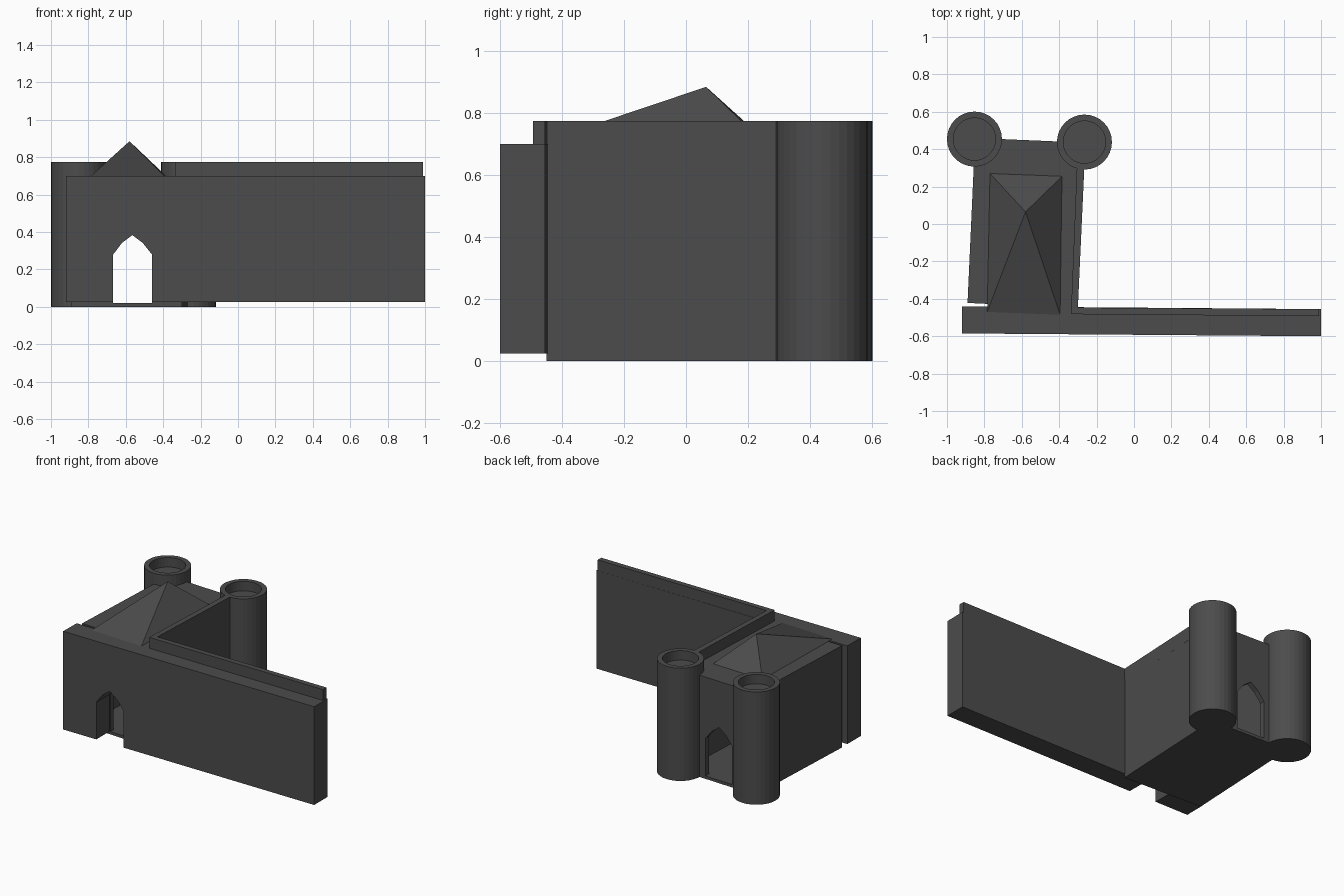
import bpy, bmesh
from mathutils import Vector

if "Cube" in bpy.data.objects:
    bpy.data.objects.remove(bpy.data.objects["Cube"])

stone = bpy.data.materials.new("dark_stone")
stone.diffuse_color = (0.072, 0.072, 0.072, 1)
stone.use_nodes = True
stone.node_tree.nodes["Principled BSDF"].inputs["Base Color"].default_value = stone.diffuse_color


def prism(name, pts, offset):
    """Closed prism: a polygon of 3D points swept along an offset."""
    bm = bmesh.new()
    off = Vector(offset)
    a = [bm.verts.new(p) for p in pts]
    b = [bm.verts.new(Vector(p) + off) for p in pts]
    bm.faces.new(a)
    bm.faces.new(b[::-1])
    n = len(pts)
    for i in range(n):
        bm.faces.new((a[i], b[i], b[(i + 1) % n], a[(i + 1) % n]))
    return finish(name, bm)


def slab(name, plan, z0, z1):
    return prism(name, [(x, y, z0) for x, y in plan], (0, 0, z1 - z0))


def finish(name, bm):
    bmesh.ops.recalc_face_normals(bm, faces=bm.faces)
    me = bpy.data.meshes.new(name)
    bm.to_mesh(me)
    bm.free()
    me.materials.append(stone)
    ob = bpy.data.objects.new(name, me)
    bpy.context.collection.objects.link(ob)
    return ob


def cut(ob, cutter):
    cutter.hide_render = True
    cutter.hide_set(True)
    m = ob.modifiers.new(cutter.name, "BOOLEAN")
    m.operation = "DIFFERENCE"
    m.solver = "EXACT"
    m.object = cutter


ROOF, TOP = 0.70, 0.775

# front wall and gatehouse, both slightly askew
wall = slab("front_wall", [(-0.92, -0.585), (0.999, -0.60), (1.0, -0.455), (-0.919, -0.44)], 0.025, ROOF)
house = slab("gatehouse", [(-0.89, -0.422), (-0.30, -0.45), (-0.26, 0.435), (-0.85, 0.46)], 0.0, ROOF)

# hollow room inside the gatehouse
room = slab("room_cutter", [(-0.853, -0.389), (-0.333, -0.413), (-0.297, 0.402), (-0.817, 0.424)], 0.02, 0.67)
cut(house, room)

# pointed archway running through both
arch = [(-0.667, 0.02), (-0.667, 0.28), (-0.62, 0.342), (-0.565, 0.383),
        (-0.51, 0.342), (-0.46, 0.28), (-0.46, 0.02)]
doorway = prism("arch_cutter", [(x, -0.75, z) for x, z in arch], (0, 1.5, 0))
cut(wall, doorway)
cut(house, doorway)

# L-shaped parapet along the wall and the inner side of the gatehouse
slab("parapet", [(-0.337, -0.482), (0.99, -0.493), (0.99, -0.455), (-0.30, -0.447),
                 (-0.265, 0.315), (-0.305, 0.315)], ROOF - 0.02, TOP)

# off-centre pyramid roof
bm = bmesh.new()
base = [bm.verts.new((x, y, ROOF)) for x, y in
        [(-0.785, -0.47), (-0.395, -0.485), (-0.385, 0.255), (-0.77, 0.27)]]
apex = bm.verts.new((-0.58, 0.065, 0.885))
bm.faces.new(base[::-1])
for i in range(4):
    bm.faces.new((base[i], base[(i + 1) % 4], apex))
finish("pyramid_roof", bm)

# round rear towers with recessed tops
for side, x, y in (("left", -0.853, 0.454), ("right", -0.265, 0.438)):
    bm = bmesh.new()
    bmesh.ops.create_cone(bm, cap_ends=True, segments=32, radius1=0.147, radius2=0.147, depth=TOP)
    bmesh.ops.translate(bm, verts=bm.verts, vec=(x, y, TOP / 2))
    bm.normal_update()
    lid = [f for f in bm.faces if f.normal.z > 0.9]
    bmesh.ops.inset_region(bm, faces=lid, thickness=0.034)
    inner = bmesh.ops.extrude_face_region(bm, geom=lid)["geom"]
    bmesh.ops.delete(bm, geom=lid, context="FACES_ONLY")
    bmesh.ops.translate(bm, verts=[v for v in inner if isinstance(v, bmesh.types.BMVert)],
                        vec=(0, 0, ROOF - TOP + 0.01))
    finish(side + "_tower", bm)
